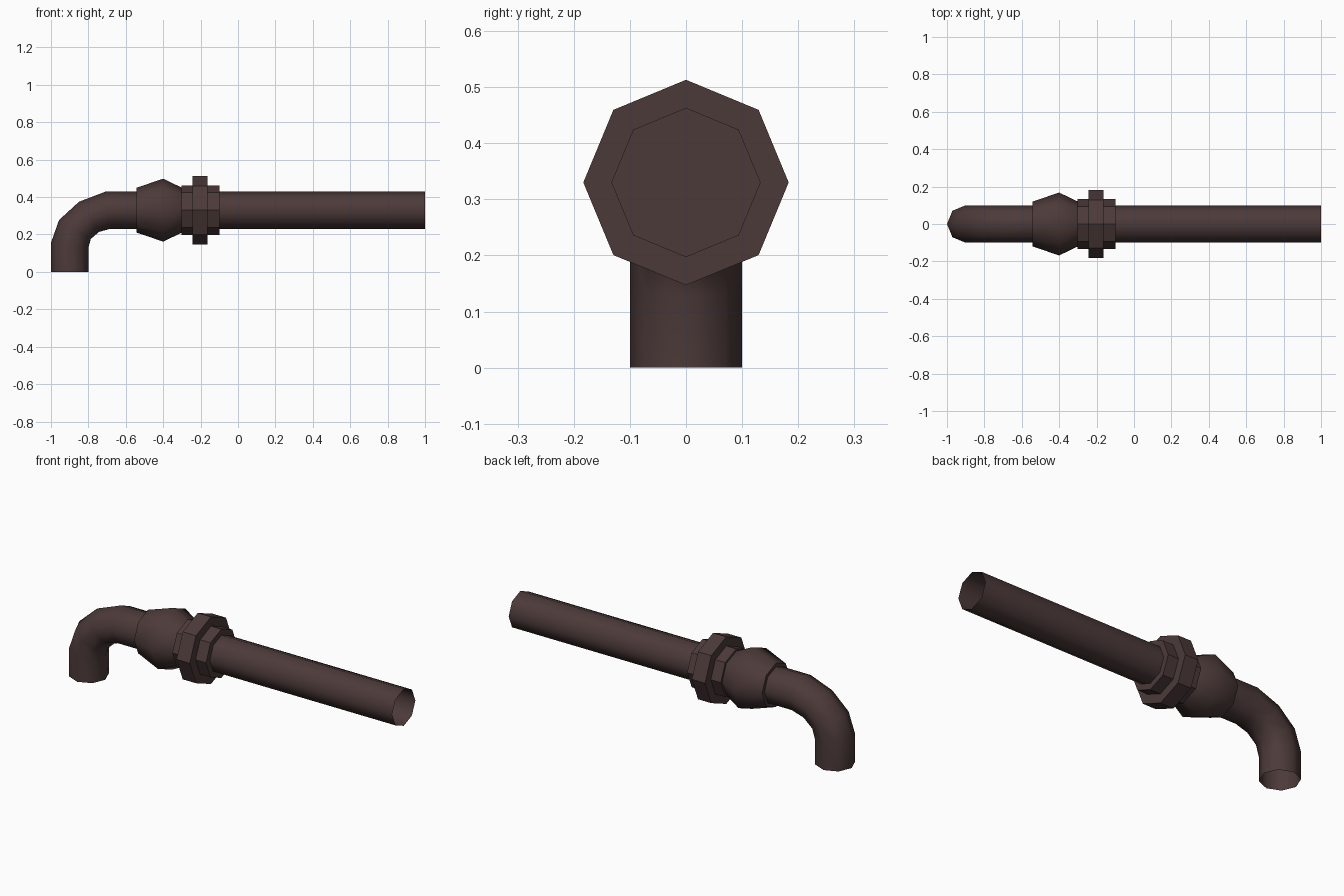
import bpy
import math
from mathutils import Vector

if "Cube" in bpy.data.objects:
    bpy.data.objects.remove(bpy.data.objects["Cube"])

SIDES = 8
AXIS_Z = 0.33

metal = bpy.data.materials.new("dark brown metal")
metal.diffuse_color = (0.072, 0.042, 0.041, 1.0)
metal.use_nodes = True
metal.node_tree.nodes["Principled BSDF"].inputs["Base Color"].default_value = metal.diffuse_color


def build(name, rings, capped, smooth):
    """Skin a row of 8-sided rings, each given as (centre, in-plane axis, radius along it, radius along y)."""
    verts, faces = [], []
    for centre, axis, r_axis, r_y in rings:
        for i in range(SIDES):
            a = 2 * math.pi * i / SIDES
            verts.append(centre + axis * (r_axis * math.cos(a)) + Vector((0, r_y * math.sin(a), 0)))
    for k in range(len(rings) - 1):
        for i in range(SIDES):
            j = (i + 1) % SIDES
            a, b = k * SIDES, (k + 1) * SIDES
            faces.append((a + i, b + i, b + j, a + j))
    if capped:
        faces.append(tuple(range(SIDES)))
        last = (len(rings) - 1) * SIDES
        faces.append(tuple(last + i for i in reversed(range(SIDES))))
    mesh = bpy.data.meshes.new(name)
    mesh.from_pydata(verts, [], faces)
    # Swept rings may face inward: turn them so normals point outward
    mesh.update()
    f = mesh.polygons[0]
    if f.normal.dot(f.center - rings[0][0]) < 0:
        mesh.flip_normals()
    mesh.materials.append(metal)
    obj = bpy.data.objects.new(name, mesh)
    bpy.context.collection.objects.link(obj)
    if smooth:
        bpy.ops.object.select_all(action='DESELECT')
        obj.select_set(True)
        bpy.context.view_layer.objects.active = obj
        bpy.ops.object.shade_smooth_by_angle(angle=math.radians(50))
    return obj


def turned(name, profile, capped=True, smooth=False):
    """Part turned around the horizontal pipe axis from (x, radius) pairs."""
    up = Vector((0, 0, 1))
    return build(name, [(Vector((x, 0, AXIS_Z)), up, r, r) for x, r in profile], capped, smooth)


# Elbow: outer and inner points of each ring in the x-z plane
elbow = [((-1, 0), (-0.8, 0)), ((-1, 0.155), (-0.8, 0.128)),
         ((-0.957, 0.277), (-0.787, 0.176)), ((-0.85, 0.375), (-0.743, 0.214)),
         ((-0.706, 0.43), (-0.684, 0.23)), ((-0.53, 0.43), (-0.53, 0.23))]
rings = []
for (ox, oz), (ix, iz) in elbow:
    o, i = Vector((ox, 0, oz)), Vector((ix, 0, iz))
    rings.append(((o + i) / 2, (o - i).normalized(), (o - i).length / 2, 0.1))
build("elbow_pipe", rings, False, True)

# Bulged fitting, collar, flange and the long open pipe
turned("bulged_fitting", [(-0.543, 0.12), (-0.4, 0.168), (-0.3, 0.12)], smooth=True)
turned("collar", [(-0.303, 0.133), (-0.1, 0.133)])
turned("flange", [(-0.243, 0.183), (-0.163, 0.183)])
turned("long_pipe", [(-0.11, 0.1), (1.0, 0.1)], capped=False, smooth=True)
